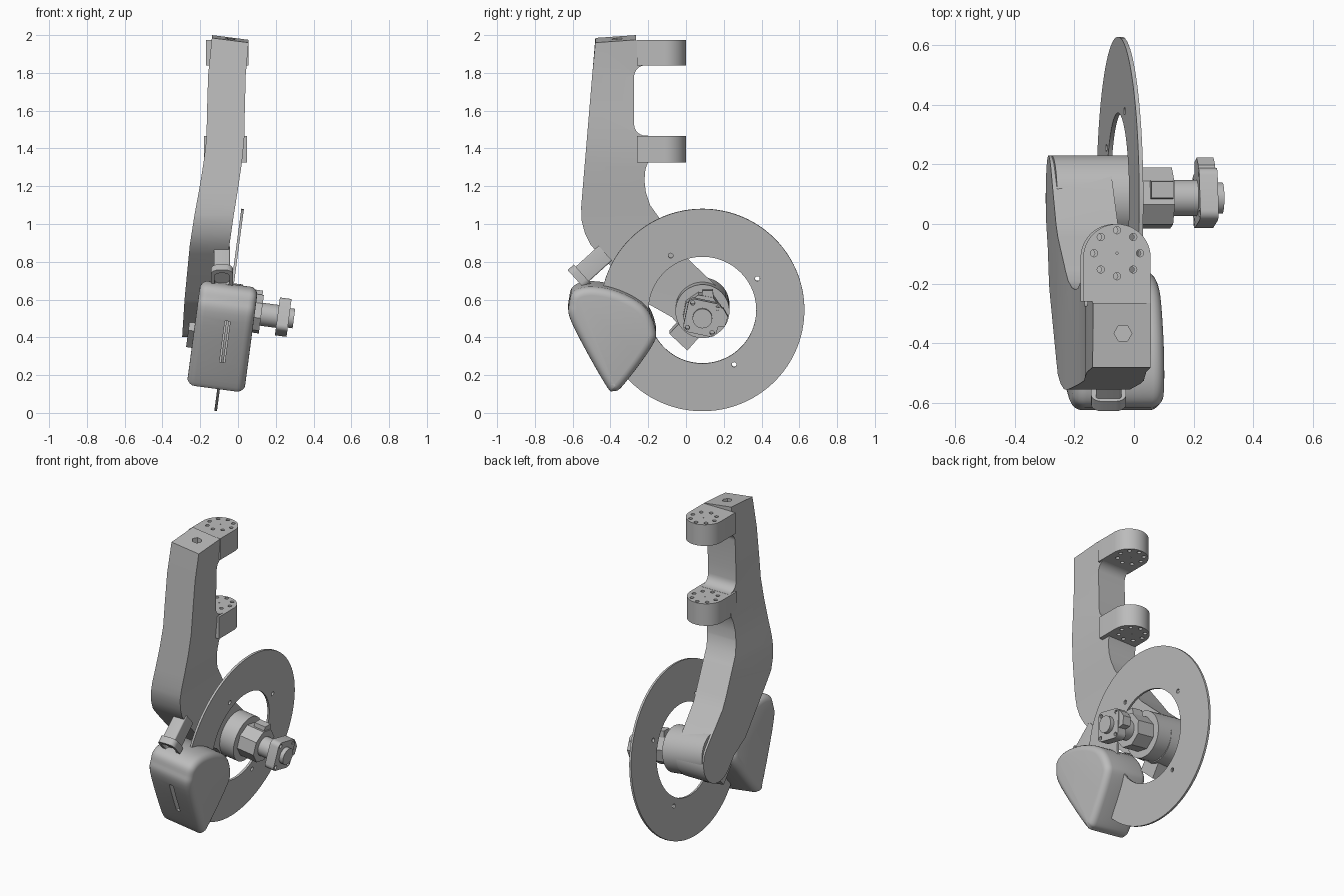
import bpy, bmesh, math
from mathutils import Matrix, Vector

if "Cube" in bpy.data.objects:
    bpy.data.objects.remove(bpy.data.objects["Cube"])

grey = bpy.data.materials.new("light_grey_metal")
grey.use_nodes = True
grey.diffuse_color = (0.5, 0.5, 0.5, 1)
grey.node_tree.nodes["Principled BSDF"].inputs["Base Color"].default_value = (0.5, 0.5, 0.5, 1)

# Frames: the axle is tilted; upright parts extrude along z
CY, CZ = 0.087, 0.545
WORLD = Matrix.Identity(4)
AXLE = Matrix.Translation((-0.047, CY, CZ)) @ Matrix.Rotation(math.radians(7.6), 4, 'Y')
UPRIGHT = Matrix(((0, 1, 0, 0), (0, 0, 1, 0), (1, 0, 0, 0), (0, 0, 0, 1)))


def arc(cy, cz, r, start, end, n=12):
    angles = [math.radians(start + (end - start) * i / n) for i in range(n + 1)]
    return [(cy + r * math.cos(a), cz + r * math.sin(a)) for a in angles]


def circle(r, n=40, cy=0, cz=0, turn=0):
    return arc(cy, cz, r, turn, turn + 360, n)[:-1]


def rounded_box(w, h, r, turn=0):
    pts = []
    for i, (sy, sz) in enumerate(((1, 1), (-1, 1), (-1, -1), (1, -1))):
        pts += arc(sy * (w / 2 - r), sz * (h / 2 - r), r, 90 * i, 90 * i + 90, 5)
    c, s = math.cos(math.radians(turn)), math.sin(math.radians(turn))
    return [(y * c - z * s, y * s + z * c) for y, z in pts]


def smooth_loop(pts, steps=6):
    """Closed Catmull-Rom curve through the points."""
    out, n = [], len(pts)
    for i in range(n):
        a, b, c, d = (Vector(pts[(i + k) % n]) for k in (-1, 0, 1, 2))
        for j in range(steps):
            t = j / steps
            out.append(tuple(0.5 * (2 * b + (c - a) * t + (2 * a - 5 * b + 4 * c - d) * t * t
                                    + (3 * b - a - 3 * c + d) * t ** 3)))
    return out


def finish(obj):
    """Smooth shading with sharp edges kept."""
    bm = bmesh.new()
    bm.from_mesh(obj.data)
    for f in bm.faces:
        f.smooth = True
    for e in bm.edges:
        e.smooth = len(e.link_faces) == 2 and e.calc_face_angle(0) < math.radians(32)
    bm.to_mesh(obj.data)
    bm.free()


def add_prism(bm, pts, lo, hi):
    face = bm.faces.new([bm.verts.new((lo, y, z)) for y, z in pts])
    new = bmesh.ops.extrude_face_region(bm, geom=[face])["geom"]
    bmesh.ops.translate(bm, vec=(hi - lo, 0, 0),
                        verts=[v for v in new if isinstance(v, bmesh.types.BMVert)])


def make(name, bm, frame):
    bmesh.ops.recalc_face_normals(bm, faces=bm.faces)
    mesh = bpy.data.meshes.new(name)
    bm.to_mesh(mesh)
    bm.free()
    mesh.transform(frame)
    mesh.materials.append(grey)
    obj = bpy.data.objects.new(name, mesh)
    bpy.context.collection.objects.link(obj)
    finish(obj)
    return obj


def prism(name, loops, lo, hi, frame=AXLE, bevel=0):
    bm = bmesh.new()
    for pts in loops:
        add_prism(bm, pts, lo, hi)
    if bevel:
        rim = [e for e in bm.edges if abs(e.verts[0].co.x - e.verts[1].co.x) < 1e-6]
        bmesh.ops.bevel(bm, geom=rim, offset=bevel, segments=5, profile=0.5, affect='EDGES')
    return make(name, bm, frame)


def cut(obj, cutter):
    cutter.hide_render = True
    mod = obj.modifiers.new("cut", 'BOOLEAN')
    mod.operation, mod.solver, mod.object = 'DIFFERENCE', 'EXACT', cutter
    bpy.context.view_layer.objects.active = obj
    bpy.ops.object.modifier_apply(modifier=mod.name)
    bpy.data.objects.remove(cutter)
    finish(obj)


# Strut arm: side profile given thickness, then bent sideways by height
profile = [(-.48, 1.985), (-.555, 1.09), (-.553, 1.02), (-.535, .95), (-.505, .89), (-.46, .84),
           (-.2, .577), (-.077, .508)]
profile += arc(CY, CZ, .143, 228, 405, 20)
profile += [(0, .825), (-.14, 1.03), (-.19, 1.1), (-.213, 1.17), (-.22, 1.23), (-.215, 1.29),
            (-.2, 1.33), (-.2, 1.468)]
profile += arc(-.215, 1.528, .06, 270, 180, 6) + arc(-.215, 1.78, .06, 180, 90, 6)
profile += [(-.2, 1.84), (-.2, 1.972), (-.265, 1.972), (-.265, 2.0)]
SIDES = [(2.0, -.137, .057), (1.79, -.158, .041), (1.6, -.164, .036), (1.45, -.167, .033),
         (1.32, -.183, .02), (1.18, -.206, -.001), (1.05, -.23, -.022), (.89, -.255, -.045),
         (.6, -.283, -.085), (.38, -.297, -.11)]


def side_limits(z):
    for (z1, l1, r1), (z0, l0, r0) in zip(SIDES, SIDES[1:]):
        if z >= z0:
            t = (z - z0) / (z1 - z0)
            return l0 + (l1 - l0) * t, r0 + (r1 - r0) * t
    return SIDES[-1][1:]


bm = bmesh.new()
add_prism(bm, profile, 0, 1)
for z, _, _ in SIDES[1:-1]:
    bmesh.ops.bisect_plane(bm, geom=bm.verts[:] + bm.edges[:] + bm.faces[:],
                           plane_co=(0, 0, z), plane_no=(0, 0, 1))
for v in bm.verts:
    left, right = side_limits(v.co.z)
    if v.co.z > 1.975:
        v.co.z -= 0.025 * v.co.x
    v.co.x = left + (right - left) * v.co.x
arm = make("strut_arm", bm, WORLD)
cut(arm, prism("socket_cutter", [circle(.03, 6, -.037, -.366)], 1.9, 2.1, UPRIGHT))

# Mounting lugs with a ring of bolt holes
for name, lo, hi, cx in (("upper_lug", 1.838, 1.975, -.057), ("lower_lug", 1.325, 1.467, -.066)):
    outline = [(cx + .113, -.26)] + arc(cx, -.113, .113, 0, 180, 24) + [(cx - .113, -.26)]
    lug = prism(name, [outline], lo, hi, UPRIGHT)
    holes = [circle(.012, 12, x, y) for x, y in circle(.077, 8, cx, -.098)]
    holes.append(circle(.004, 8, cx, -.098))
    cut(lug, prism("hole_cutter", holes, lo - .05, hi + .05, UPRIGHT))

# Brake disc
disc = prism("brake_disc", [circle(.54, 96)], -.007, .007)
cut(disc, prism("bore_cutter", [circle(.285, 72)], -.1, .1))
cut(disc, prism("bolt_cutter", [circle(.013, 12, y, z) for y, z in circle(.336, 4, turn=30)], -.1, .1))

# Hub and axle stack
prism("hub", [circle(.143, 48)], -.231, .055)
prism("hub_block", [circle(.105, 8, turn=12)], .05, .172)
prism("hub_key", [[(-.005, .08), (.06, .08), (.055, .125), (0, .125)]], .09, .165)
prism("axle_shaft", [circle(.061, 32)], .16, .26)
prism("axle_collar", [circle(.045, 24)], .25, .268)
flange = prism("axle_flange", [rounded_box(.18, .18, .03, -12)], .258, .32)
cut(flange, prism("flange_hole_cutter",
                  [circle(.012, 12, y, z) for y, z in circle(.095, 4, turn=33)], .2, .4))
prism("flange_tab", [[(.06, -.05), (.12, -.045), (.135, .005), (.11, .05), (.06, .06)]], .258, .315)
prism("axle_cap", [circle(.052, 32)], .31, .346)

# Caliper with a slot for the disc
shape = [(-.617, .6), (-.605, .49), (-.43, .165), (-.38, .125), (-.325, .165), (-.18, .365),
         (-.162, .455), (-.22, .575), (-.36, .655), (-.5, .682), (-.59, .66)]
caliper = prism("caliper", [smooth_loop([(y - CY, z - CZ) for y, z in shape])], -.17, .137,
                bevel=.042)
cut(caliper, prism("slot_cutter", [[(-.8, -.28), (-.45, -.28), (-.45, -.06), (-.8, -.06)]],
                   -.014, .014))

# Bracket from hub to caliper
prism("caliper_bracket", [[(-.06, -.015), (-.175, -.135), (-.08, -.225), (.03, -.1)]], -.2, -.06)

# Hydraulic fitting above the caliper, along its own slanted axis
direction = Vector((0, .74, .67)).normalized()
side = Vector((1, 0, 0))
normal = direction.cross(side)
fitting = Matrix((direction, side, normal)).transposed().to_4x4()
fitting.translation = (-.085, -.568, .718)
prism("fitting_stem", [rounded_box(.085, .105, .008)], .02, .19, fitting)
ring = prism("fitting_flange", [rounded_box(.118, .135, .035)], -.018, .026, fitting)
cut(ring, prism("ring_cutter", [rounded_box(.08, .09, .025)], -.1, .005, fitting))
